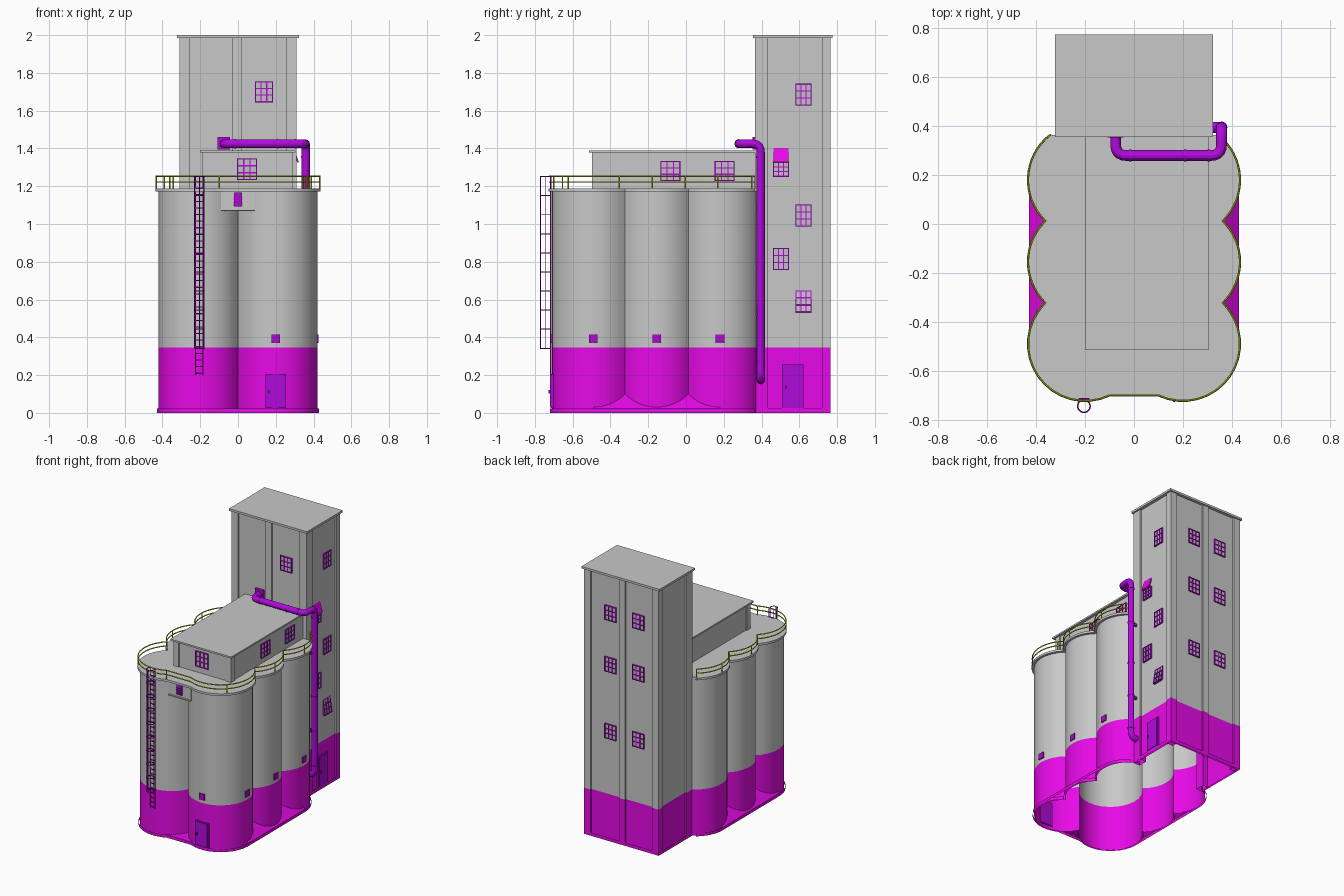
import bpy, bmesh, math
from mathutils import Matrix, Vector

cube = bpy.data.objects.get("Cube")
if cube:
    bpy.data.objects.remove(cube, do_unlink=True)


def material(name, *rgb):
    m = bpy.data.materials.new(name)
    m.use_nodes = True
    m.diffuse_color = (*rgb, 1)
    m.node_tree.nodes["Principled BSDF"].inputs["Base Color"].default_value = (*rgb, 1)
    return m


GREY = material("concrete grey", .58, .58, .58)
MAGENTA = material("base magenta", .82, .003, .82)
PURPLE = material("pipe purple", .44, .003, .72)
PLUM = material("frame plum", .43, .003, .62)
DARK = material("ladder dark purple", .36, .003, .48)
OLIVE = material("railing olive", .56, .6, .01)
PANE = material("window pane", .56, .52, .58)

BAND = .345      # height of the painted base
CX, PITCH, FIRST, R = .2, .335, -.49, .22
T = (-.31, .31, .365, .765)   # tower footprint


def finish(name, bm, mats, smooth=False):
    bmesh.ops.recalc_face_normals(bm, faces=bm.faces)
    me = bpy.data.meshes.new(name)
    bm.to_mesh(me)
    bm.free()
    for m in mats:
        me.materials.append(m)
    ob = bpy.data.objects.new(name, me)
    bpy.context.collection.objects.link(ob)
    if smooth:
        bpy.ops.object.select_all(action='DESELECT')
        ob.select_set(True)
        bpy.context.view_layer.objects.active = ob
        bpy.ops.object.shade_smooth_by_angle(angle=math.radians(30))
    return ob


def loft(name, outline, zs, closed=True, cap=False, smooth=False):
    """Upright wall over an outline, painted below the band height."""
    bm = bmesh.new()
    rings = [[bm.verts.new((x, y, z)) for x, y in outline] for z in zs]
    n = len(outline)
    for lo, hi in zip(rings, rings[1:]):
        for i in range(n if closed else n - 1):
            j = (i + 1) % n
            f = bm.faces.new((lo[i], lo[j], hi[j], hi[i]))
            f.material_index = int(f.calc_center_median().z < BAND)
    if cap:
        bm.faces.new(rings[-1])
        bm.faces.new(rings[0][::-1])
    return finish(name, bm, (GREY, MAGENTA), smooth)


def rect(x0, x1, y0, y1):
    """Rectangle that starts and ends at its front corners."""
    return [(x1, y0), (x1, y1), (x0, y1), (x0, y0)]


def boxes(name, items, mats, matrix=Matrix()):
    """Boxes given as centre, size, material slot."""
    bm = bmesh.new()
    for c, s, slot in items:
        m = matrix @ Matrix.Translation(c) @ Matrix.Diagonal((*s, 1))
        made = bmesh.ops.create_cube(bm, size=1, matrix=m)
        for f in {f for v in made["verts"] for f in v.link_faces}:
            f.material_index = slot
    return finish(name, bm, mats)


def tubes(name, paths, r, mat, sides=1, cyclic=False):
    cu = bpy.data.curves.new(name, 'CURVE')
    cu.dimensions = '3D'
    cu.bevel_depth, cu.bevel_resolution, cu.use_fill_caps = r, sides, True
    for p in paths:
        s = cu.splines.new('POLY')
        s.points.add(len(p) - 1)
        for q, v in zip(s.points, p):
            q.co = (*v, 1)
        s.use_cyclic_u = cyclic
    tmp = bpy.data.objects.new(name + "_path", cu)
    bpy.context.collection.objects.link(tmp)
    bpy.context.view_layer.update()
    me = bpy.data.meshes.new_from_object(tmp.evaluated_get(bpy.context.evaluated_depsgraph_get()))
    bpy.data.objects.remove(tmp, do_unlink=True)
    bm = bmesh.new()
    bm.from_mesh(me)
    return finish(name, bm, [mat], smooth=True)


def rounded(corners, d, n=5):
    """Polyline with its inner corners rounded."""
    pts = [Vector(c) for c in corners]
    out = [pts[0]]
    for a, b, c in zip(pts, pts[1:], pts[2:]):
        p, q = b + (a - b).normalized() * d, b + (c - b).normalized() * d
        for i in range(n + 1):
            t = i / n
            out.append(p * (1 - t) ** 2 + b * 2 * t * (1 - t) + q * t * t)
    return out + [pts[-1]]


def arc(i, r, a, b, n=16):
    """Points on the left-hand silo of row i."""
    angles = [a + (b - a) * k / n for k in range(n + 1)]
    return [(CX + r * math.cos(t), FIRST + i * PITCH + r * math.sin(t)) for t in angles]


def silo_outline(r, flat, back=T[2]):
    """Scalloped outline of the silo block, open where it meets the tower."""
    notch = math.asin(PITCH / 2 / r)
    start = -math.acos(-(.1 if flat else CX) / r)
    end = math.asin((back - FIRST - 2 * PITCH) / r)
    half = arc(0, r, start, notch) + arc(1, r, -notch, notch)[1:] + arc(2, r, -notch, end)[1:]
    mirrored = [(-x, y) for x, y in half[::-1]]
    return mirrored + (half if flat else half[1:])


# Silo walls, roof slab and foot band
loft("silo_walls", silo_outline(R, False, T[2] + .02), [0, BAND, 1.175], closed=False, smooth=True)
loft("silo_roof", silo_outline(R + .018, True), [1.172, 1.188], cap=True, smooth=True)
loft("silo_foot", silo_outline(R + .01, True), [0, .022], closed=False, smooth=True)

# Sloping fillers at the foot of the side notches, flat one at the front
bm = bmesh.new()
NOTCH = math.asin(PITCH / 2 / R)
notch_x = CX + R * math.cos(NOTCH)


def filler(inner, outer):
    for a, b, c, d in zip(inner, inner[1:], outer[1:], outer):
        bm.faces.new([bm.verts.new(p) for p in (a, b, c, d)])


for s in (-1, 1):
    for i in (0, 1):
        wall = arc(i, R, 0, NOTCH, 8) + arc(i + 1, R, -NOTCH, 0, 8)[1:]
        slope = [(s * x, y, .022 + .078 * (.43 - x) / (.43 - notch_x)) for x, y in wall]
        edge = [(s * .43, y, .022) for x, y in wall]
        filler(slope, edge)
        filler(edge, [(x, y, 0) for x, y, z in edge])
    wall = arc(0, R, -math.acos(-CX / R), -math.acos(-.1 / R), 6)
    filler([(s * x, y, .022) for x, y in wall], [(s * x, -.697, .022) for x, y in wall])
bmesh.ops.remove_doubles(bm, verts=bm.verts, dist=.0001)
finish("notch_fillers", bm, [MAGENTA])

# Front panel under the roof, with its louvred vent
boxes("front_panel", [((0, -.635, 1.122), (.18, .1, .1), 0), ((0, -.688, 1.072), (.18, .02, .006), 0)], [GREY])
boxes("front_vent", [((0, -.685, 1.13), (.042, .02, .075), 0)]
      + [((0, -.697, 1.1 + k * .014), (.046, .01, .004), 1) for k in range(4)], [PURPLE, DARK])

# Railing around the roof
rail = silo_outline(R + .013, True)
tubes("roof_railing", [[(x, y, z) for x, y in rail] for z in (1.222, 1.253)]
      + [[(x, y, 1.185), (x, y, 1.253)] for x, y in rail[::8] + rail[-1:]], .004, OLIVE)

# Tower shell, open to the silos below their roof, with pilasters and roof
x0, x1, y0, y1 = T
zs, upper = [0, BAND, 1.988], [1.175, 1.988]
loft("tower_walls", rect(x0 + .012, x1 - .012, y0 + .012, y1 - .012), zs, closed=False)
loft("tower_front_wall", [(x0 + .012, y0 + .012), (x1 - .012, y0 + .012)], upper, closed=False)
loft("tower_foot", rect(*T), [0, .025], closed=False)
for name, plan, heights in [
        ("front_right", (x0, x0 + .055, y0, y0 + .07), zs), ("front_left", (x1 - .055, x1, y0, y0 + .07), zs),
        ("back_right", (x0, x0 + .055, y1 - .045, y1), zs), ("back_left", (x1 - .055, x1, y1 - .045, y1), zs),
        ("front_middle", (-.03, .02, y0, y0 + .02), upper), ("back_middle", (-.03, .02, y1 - .02, y1), zs)]:
    loft("tower_pilaster_" + name, rect(*plan), heights)
boxes("tower_roof", [((0, .565, 1.992), (.645, .42, .016), 0)], [GREY])

# Roof house with corner posts
loft("roof_house_walls", rect(-.18, .283, -.49, .38), [1.185, 1.38])
boxes("roof_house_posts", [((x, -.475, 1.285), (.045, .045, .2), 0) for x in (-.165, .268)], [GREY])
boxes("roof_house_roof", [((.052, -.072, 1.384), (.504, .885, .012), 0)], [GREY])


def window(name, loc, turn, w=.09, h=.105, tilt=0.0):
    """Three by three window; tilt swings its lower edge outwards."""
    bar = .006
    items = [((0, 0, 0), (w, .006, h), 1)]
    for k in (-.5, -1 / 6, 1 / 6, .5):
        items.append(((k * w, 0, 0), (bar, .016, h + bar), 0))
        items.append(((0, 0, k * h), (w + bar, .016, bar), 0))
    m = Matrix.Translation(loc) @ Matrix.Rotation(turn, 4, 'Z') @ Matrix.Rotation(-tilt, 4, 'X')
    boxes(name, items, [PLUM, PANE], m)


SIDE, BACK = math.pi / 2, math.pi
IN = .01   # depth of the recessed tower panels
window("tower_front_window", (.137, y0 + IN, 1.7), 0)
for i, (y, z, h, tilt) in enumerate([(.622, 1.685, .11, 0), (.503, 1.29, .075, 0), (.622, 1.045, .11, 0),
                                     (.503, .815, .11, 0), (.622, .59, .11, .15)]):
    window(f"tower_side_window_{i}", (x1 - IN, y, z), SIDE, .08, h, tilt)
boxes("tower_side_sash", [((0, 0, 0), (.08, .008, .08), 0)], [MAGENTA],
      Matrix.Translation((x1 - .004, .503, 1.364)) @ Matrix.Rotation(SIDE, 4, 'Z') @ Matrix.Rotation(-.3, 4, 'X'))
for i, z in enumerate((1.7, 1.315, .815)):
    for j, x in enumerate((.095, -.135)):
        window(f"tower_back_window_{i}_{j}", (x, y1 - IN, z), BACK)
window("roof_house_front_window", (.047, -.49, 1.29), 0, .1, .11)
for i, y in enumerate((-.083, .205)):
    window(f"roof_house_side_window_{i}", (.283, y, 1.28), SIDE, .1, .1)


# Doors and hatches
def door(name, loc, turn, w, h):
    m = Matrix.Translation(loc) @ Matrix.Rotation(turn, 4, 'Z')
    boxes(name, [((0, 0, h / 2), (w, .02, h), 0), ((0, -.006, h / 2), (w * .9, .016, h * .95), 1),
                 ((-w * .33, -.016, h * .48), (.008, .012, .02), 2)], [PLUM, PURPLE, DARK], m)


door("silo_door", (CX, FIRST - R + .004, .025), 0, .11, .18)
door("tower_door", (x1 - IN, .565, .025), SIDE, .115, .23)
boxes("silo_hatches", [((CX, FIRST - R, .393), (.045, .014, .045), 0)]
      + [((CX + R, FIRST + i * PITCH, .393), (.014, .045, .045), 0) for i in range(3)], [PLUM])

# Duct from the tower front, round the corner and down the side
Z = 1.425
duct = rounded([(-.075, .37, Z), (-.075, .28, Z), (.358, .28, Z), (.358, .395, Z),
                (.358, .395, .175), (.3, .395, .175)], .045)
tubes("duct", [duct], .022, PURPLE, sides=4)
tubes("duct_collars", [[(.358, .395, z), (.358, .395, z + .01)] for z in (.24, .5, .76, 1.08, 1.35)]
      + [[(x, .28, Z), (x + .01, .28, Z)] for x in (-.02, .205, .3)], .024, PURPLE, sides=4)
boxes("duct_flange", [((-.075, .363, Z + .003), (.066, .02, .066), 0)], [PURPLE])
boxes("duct_brackets", [((.33, .395, z), (.06, .012, .02), 0) for z in (.5, 1.08)], [PURPLE])

# Ladder with safety cage
LX, LY, CY = -.205, -.716, -.745
steps = [.21 + k * .035 for k in range(30)]
tubes("ladder", [[(LX + s * .02, LY, .2), (LX + s * .02, LY, 1.253)] for s in (-1, 1)]
      + [[(LX - .02, LY, z), (LX + .02, LY, z)] for z in steps], .0035, DARK)
ring = [(LX + .026 * math.cos(t * math.pi / 6), CY + .026 * math.sin(t * math.pi / 6)) for t in range(12)]
tubes("ladder_cage_hoops", [[(x, y, .342 + k * .101) for x, y in ring] for k in range(10)],
      .003, DARK, cyclic=True)
tubes("ladder_cage_bars", [[(*ring[k], .342), (*ring[k], 1.253)] for k in (6, 9, 0)], .0025, DARK)
